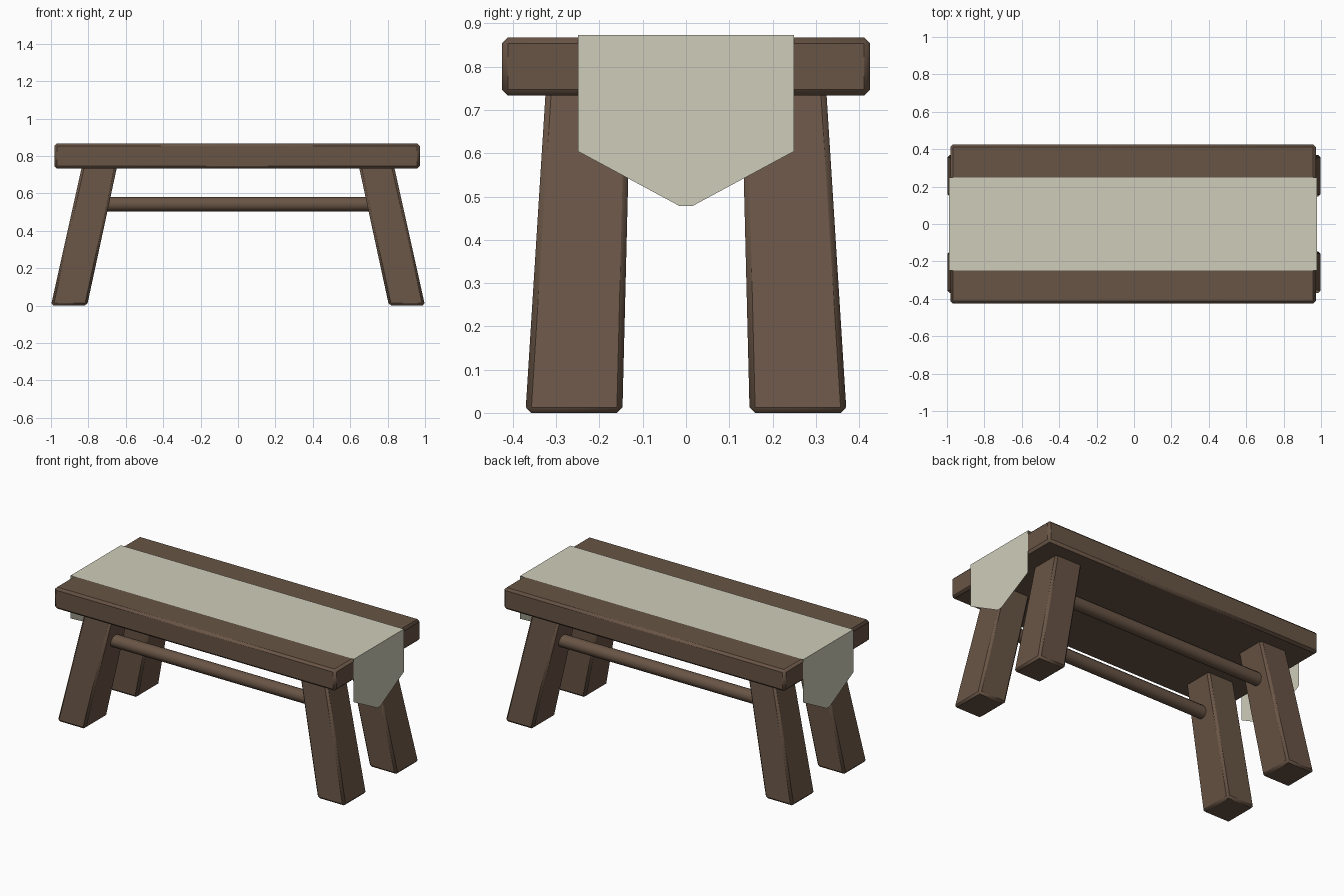
import bpy

if "Cube" in bpy.data.objects:
    bpy.data.objects.remove(bpy.data.objects["Cube"])

WOOD = bpy.data.materials.new("dark_wood")
WOOD.diffuse_color = (0.14, 0.09, 0.06, 1)
WOOD.use_nodes = True
WOOD.node_tree.nodes["Principled BSDF"].inputs["Base Color"].default_value = WOOD.diffuse_color
CLOTH = bpy.data.materials.new("linen")
CLOTH.diffuse_color = (0.62, 0.61, 0.49, 1)
CLOTH.use_nodes = True
CLOTH.node_tree.nodes["Principled BSDF"].inputs["Base Color"].default_value = CLOTH.diffuse_color


def finish(obj, mat, bevel=0):
    obj.data.materials.append(mat)
    if bevel:
        mod = obj.modifiers.new("soft_edges", 'BEVEL')
        mod.width = bevel
        mod.segments = 1
        mod.limit_method = 'ANGLE'
    bpy.ops.object.select_all(action='DESELECT')
    obj.select_set(True)
    bpy.context.view_layer.objects.active = obj
    bpy.ops.object.shade_smooth_by_angle(angle=0.9)


def mesh_object(name, verts, faces, mat, bevel=0):
    mesh = bpy.data.meshes.new(name)
    mesh.from_pydata(verts, [], faces)
    obj = bpy.data.objects.new(name, mesh)
    bpy.context.collection.objects.link(obj)
    finish(obj, mat, bevel)


def prism(name, bottom, top, z0, z1, bevel):
    # box between two rectangles given as (x0, x1, y0, y1)
    verts = []
    for rect, z in ((bottom, z0), (top, z1)):
        x0, x1 = sorted(rect[:2])
        y0, y1 = sorted(rect[2:])
        verts += [(x0, y0, z), (x1, y0, z), (x1, y1, z), (x0, y1, z)]
    faces = [(3, 2, 1, 0), (4, 5, 6, 7)]
    faces += [(i, (i + 1) % 4, (i + 1) % 4 + 4, i + 4) for i in range(4)]
    mesh_object(name, verts, faces, WOOD, bevel)


# Seat plank
plank = (-0.982, 0.972, -0.425, 0.425)
prism("seat", plank, plank, 0.733, 0.868, 0.014)

# Splayed, slightly tapered legs and the rails joining each pair
for sy, side in ((-1, "front"), (1, "back")):
    for sx, end in ((-1, "left"), (1, "right")):
        prism(f"{side}_{end}_leg",
              (sx * 0.807, sx * 1.0, sy * 0.147, sy * 0.371),
              (sx * 0.642, sx * 0.830, sy * 0.128, sy * 0.323), 0, 0.765, 0.013)
    bpy.ops.mesh.primitive_cylinder_add(vertices=12, radius=0.039, depth=1.5,
                                        location=(0, sy * 0.24, 0.542),
                                        rotation=(0, 1.5708, 0))
    rail = bpy.context.object
    rail.name = f"{side}_rail"
    finish(rail, WOOD)

# Cloth runner: a thin sheet over the seat with a pointed flap at each end
W, L, R, T = 0.249, -0.988, 0.978, 0.873
verts = [(L, -W, T), (R, -W, T), (R, W, T), (L, W, T)]
for x in (R, L):
    verts += [(x, -W, 0.604), (x, -0.015, 0.478), (x, 0.015, 0.478), (x, W, 0.604)]
faces = [(0, 1, 2, 3), (1, 4, 5, 6, 7, 2), (3, 11, 10, 9, 8, 0)]
mesh_object("cloth_runner", verts, faces, CLOTH)
